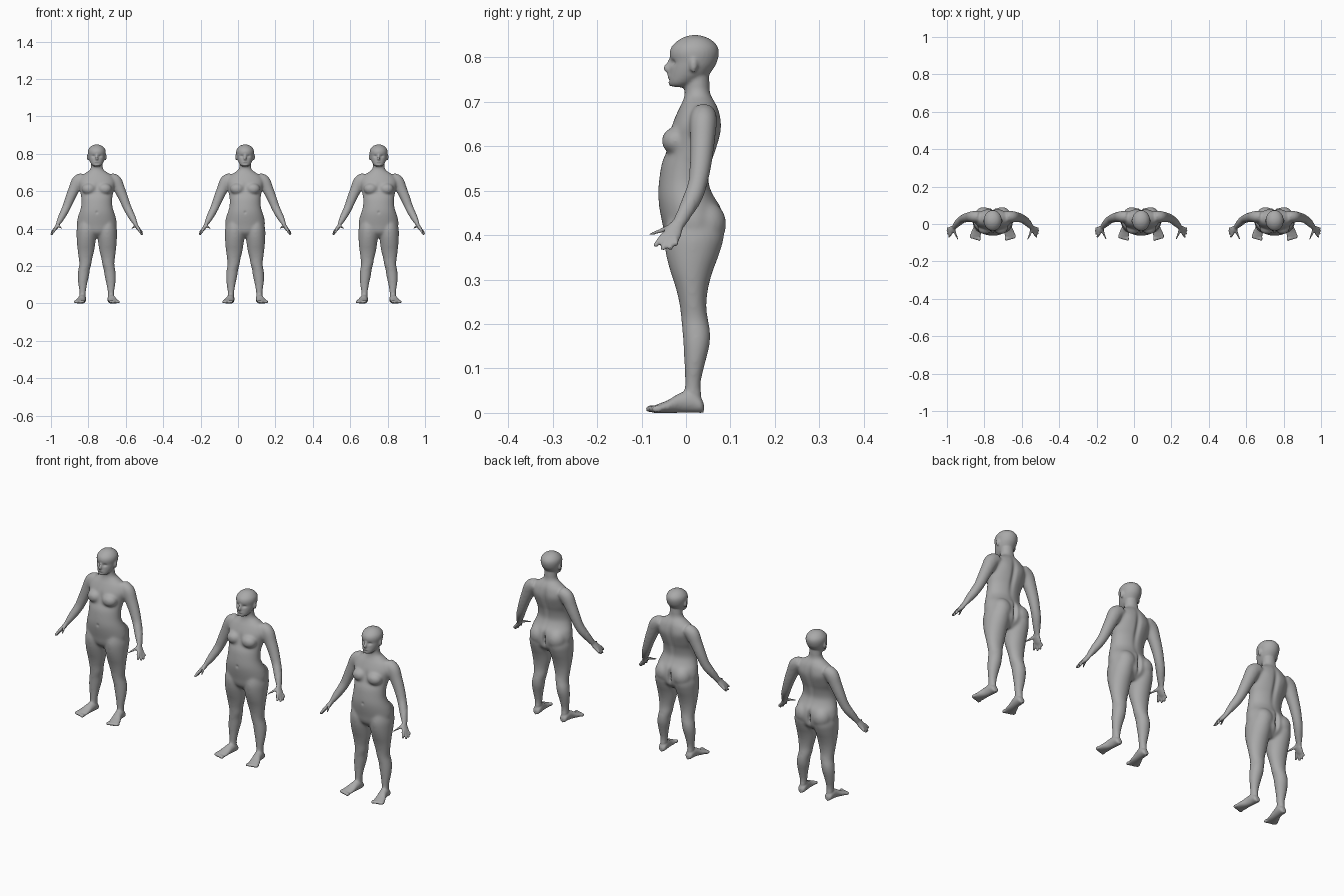
import bpy, bmesh, math
from mathutils import Vector, Matrix

if "Cube" in bpy.data.objects:
    bpy.data.objects.remove(bpy.data.objects["Cube"])

skin = bpy.data.materials.new("plain grey")
skin.diffuse_color = (0.4, 0.4, 0.4, 1)
skin.use_nodes = True
skin.node_tree.nodes["Principled BSDF"].inputs["Base Color"].default_value = skin.diffuse_color
bm = bmesh.new()


def smooth_rows(rows, steps=4):
    """Catmull-Rom interpolation between rows of numbers."""
    out = []
    for i in range(len(rows) - 1):
        a, b, c, d = rows[max(i - 1, 0)], rows[i], rows[i + 1], rows[min(i + 2, len(rows) - 1)]
        for s in range(steps):
            t = s / steps
            out.append([0.5 * (2 * q + (r - p) * t + (2 * p - 5 * q + 4 * r - w) * t * t
                               + (3 * q - p - 3 * r + w) * t ** 3) for p, q, r, w in zip(a, b, c, d)])
    return out + [list(rows[-1])]


def loft(rings, n=32):
    """Skin elliptical rings given as (centre, axis u, axis v)."""
    loops = []
    for c, u, v in rings:
        loops.append([bm.verts.new(c + u * math.cos(2 * math.pi * k / n) + v * math.sin(2 * math.pi * k / n))
                      for k in range(n)])
    for a, b in zip(loops, loops[1:]):
        for k in range(n):
            bm.faces.new((a[k], a[(k + 1) % n], b[(k + 1) % n], b[k]))
    bm.faces.new(loops[0])
    bm.faces.new(loops[-1])


def upright(rows):
    """Loft rows of (z, x min, x max, y front, y back)."""
    loft([(Vector(((x0 + x1) / 2, (y0 + y1) / 2, z)), Vector(((x1 - x0) / 2, 0, 0)), Vector((0, (y1 - y0) / 2, 0)))
          for z, x0, x1, y0, y1 in smooth_rows(rows)])


def tube(rows):
    """Loft rows of (x, y, z, thickness radius, width radius) along a path."""
    rows = smooth_rows(rows)
    pts = [Vector(r[:3]) for r in rows]
    rings = []
    for i, r in enumerate(rows):
        t = (pts[min(i + 1, len(pts) - 1)] - pts[max(i - 1, 0)]).normalized()
        u = t.cross(Vector((0, 1, 0))).normalized()
        rings.append((pts[i], u * r[3], t.cross(u) * r[4]))
    loft(rings, 20)


def ball(c, r):
    bmesh.ops.create_uvsphere(bm, u_segments=24, v_segments=16, radius=1,
                              matrix=Matrix.Translation(c) @ Matrix.Diagonal((*r, 1)))


# torso and neck
torso = [(.352, .045, -.015, .05), (.38, .088, -.043, .078), (.42, .106, -.052, .085), (.46, .102, -.06, .08),
         (.49, .092, -.063, .062), (.52, .084, -.061, .052), (.56, .083, -.055, .058), (.59, .088, -.044, .068),
         (.62, .094, -.04, .076), (.65, .1, -.031, .079), (.68, .086, -.018, .075), (.70, .058, -.008, .066),
         (.72, .034, -.003, .055), (.765, .03, -.002, .052)]
upright([(z, -w, w, f, b) for z, w, f, b in torso])

# head
head = [(.733, .016, -.034, 0), (.742, .027, -.04, .022), (.758, .037, -.039, .048), (.775, .043, -.037, .062),
        (.79, .046, -.035, .07), (.81, .048, -.037, .074), (.826, .044, -.031, .07), (.84, .032, -.015, .056),
        (.847, .019, 0, .04), (.85, .007, .012, .028)]
upright([(z, -w, w, f, b) for z, w, f, b in head])

# nose and lips
tube([(0, -.033, .797, .004, .004), (0, -.039, .786, .005, .005), (0, -.044, .775, .008, .007),
      (0, -.036, .768, .007, .005)])
ball((0, -.037, .757), (.012, .005, .005))

for s in (1, -1):
    # ears, breasts and buttocks
    ball((s * .047, .017, .783), (.006, .009, .017))
    ball((s * .042, -.024, .612), (.038, .031, .031))
    ball((s * .05, .044, .425), (.047, .047, .052))
    # leg
    leg = [(.44, .02, .095, -.04, .07), (.40, .004, .107, -.049, .085), (.36, .003, .108, -.046, .076),
           (.32, .008, .106, -.036, .061), (.28, .014, .102, -.023, .05), (.24, .024, .097, -.014, .046),
           (.21, .029, .094, -.011, .05), (.18, .037, .099, -.008, .055), (.15, .041, .102, -.006, .053),
           (.11, .05, .1, -.004, .043), (.07, .057, .094, -.003, .034), (.045, .06, .092, -.004, .034),
           (.015, .062, .092, -.008, .036)]
    upright([(z, s * a, s * b, f, k) for z, a, b, f, k in leg])
    # foot
    foot = [(.04, .076, .01, .022), (.032, .076, .018, .035), (.01, .077, .02, .05), (-.015, .081, .021, .044),
            (-.04, .088, .026, .029), (-.06, .092, .028, .021), (-.076, .093, .024, .015)]
    loft([(Vector((s * x, y, h / 2)), Vector((w, 0, 0)), Vector((0, 0, h / 2 )))
          for y, x, w, h in smooth_rows(foot)])
    for k in range(5):
        ball((s * (.072 + .0112 * k), -.079 + .0035 * k, .009), (.0075 if k == 0 else .0058, .013, .008))
    # arm
    arm = [(.07, .04, .672, .028, .028), (.1, .039, .655, .034, .031), (.122, .037, .61, .03, .028),
           (.144, .033, .56, .026, .025), (.162, .026, .515, .023, .022), (.178, .014, .482, .021, .022),
           (.194, -.003, .45, .017, .018), (.208, -.018, .423, .011, .014)]
    tube([(s * x, *r) for x, *r in arm])
    # palm
    tube([(s * x, *r) for x, *r in [(.205, -.015, .43, .009, .012), (.213, -.026, .413, .01, .019),
                                    (.225, -.034, .396, .009, .021), (.231, -.038, .388, .006, .018)]])
    # fingers and thumb: knuckle, then tip
    digits = [((.222, -.05, .4), (.236, -.071, .374)), ((.228, -.042, .393), (.243, -.053, .366)),
              ((.23, -.033, .391), (.245, -.036, .367)), ((.228, -.024, .394), (.244, -.022, .378)),
              ((.206, -.032, .418), (.186, -.086, .4))]
    for a, b in digits:
        a, b = Vector((s * a[0], *a[1:])), Vector((s * b[0], *b[1:]))
        tube([(*a, .0075, .0075), (*a.lerp(b, .5), .0065, .0065), (*a.lerp(b, .9), .0055, .0055),
              (*b, .003, .003)])

# fuse everything into one continuous body
bmesh.ops.recalc_face_normals(bm, faces=bm.faces)
raw = bpy.data.meshes.new("raw_body")
bm.to_mesh(raw)
bm.free()
helper = bpy.data.objects.new("fuse_helper", raw)
bpy.context.collection.objects.link(helper)
mod = helper.modifiers.new("fuse", 'REMESH')
mod.mode = 'VOXEL'
mod.voxel_size = 0.004
body = bpy.data.meshes.new_from_object(helper.evaluated_get(bpy.context.evaluated_depsgraph_get()))
bpy.data.objects.remove(helper)

# blend the joints, but keep hands, feet and head crisp
bm = bmesh.new()
bm.from_mesh(body)
soft = [v for v in bm.verts if .05 < v.co.z < .735 and abs(v.co.x) < .2]
for i in range(14):
    bmesh.ops.smooth_vert(bm, verts=soft, factor=.5, use_axis_x=True, use_axis_y=True, use_axis_z=True)
for i in range(2):
    bmesh.ops.smooth_vert(bm, verts=bm.verts, factor=.4, use_axis_x=True, use_axis_y=True, use_axis_z=True)

# sculpted dents: centre, radii, push along y
dents = [((.018, -.033, .788), (.009, .02, .006), .006),     # eye sockets
         ((0, -.04, .748), (.012, .02, .004), .003),         # below the lips
         ((0, -.06, .487), (.006, .02, .007), .004),         # navel
         ((0, .08, .42), (.008, .05, .035), -.016),          # buttock cleft
         ((0, .075, .6), (.012, .04, .08), -.008),           # spine groove
         ((0, -.04, .62), (.012, .03, .025), .004),          # between the breasts
         ((.045, .08, .64), (.03, .03, .03), .003)]          # shoulder blades
for v in bm.verts:
    p = v.co.copy()
    for c, r, push in dents:
        d = sum(((q - m) / w) ** 2 for q, m, w in zip((abs(p.x), p.y, p.z), c, r))
        v.co.y += push * math.exp(-d)
low = min(v.co.z for v in bm.verts)
bmesh.ops.translate(bm, verts=bm.verts, vec=(0, 0, -low))
for f in bm.faces:
    f.smooth = True
    f.material_index = 0
bm.to_mesh(body)
bm.free()
body.materials.clear()
body.materials.append(skin)

# three identical standing figures
for name, x in (("left_figure", -.755), ("middle_figure", .038), ("right_figure", .752)):
    ob = bpy.data.objects.new(name, body)
    ob.location.x = x
    bpy.context.collection.objects.link(ob)
